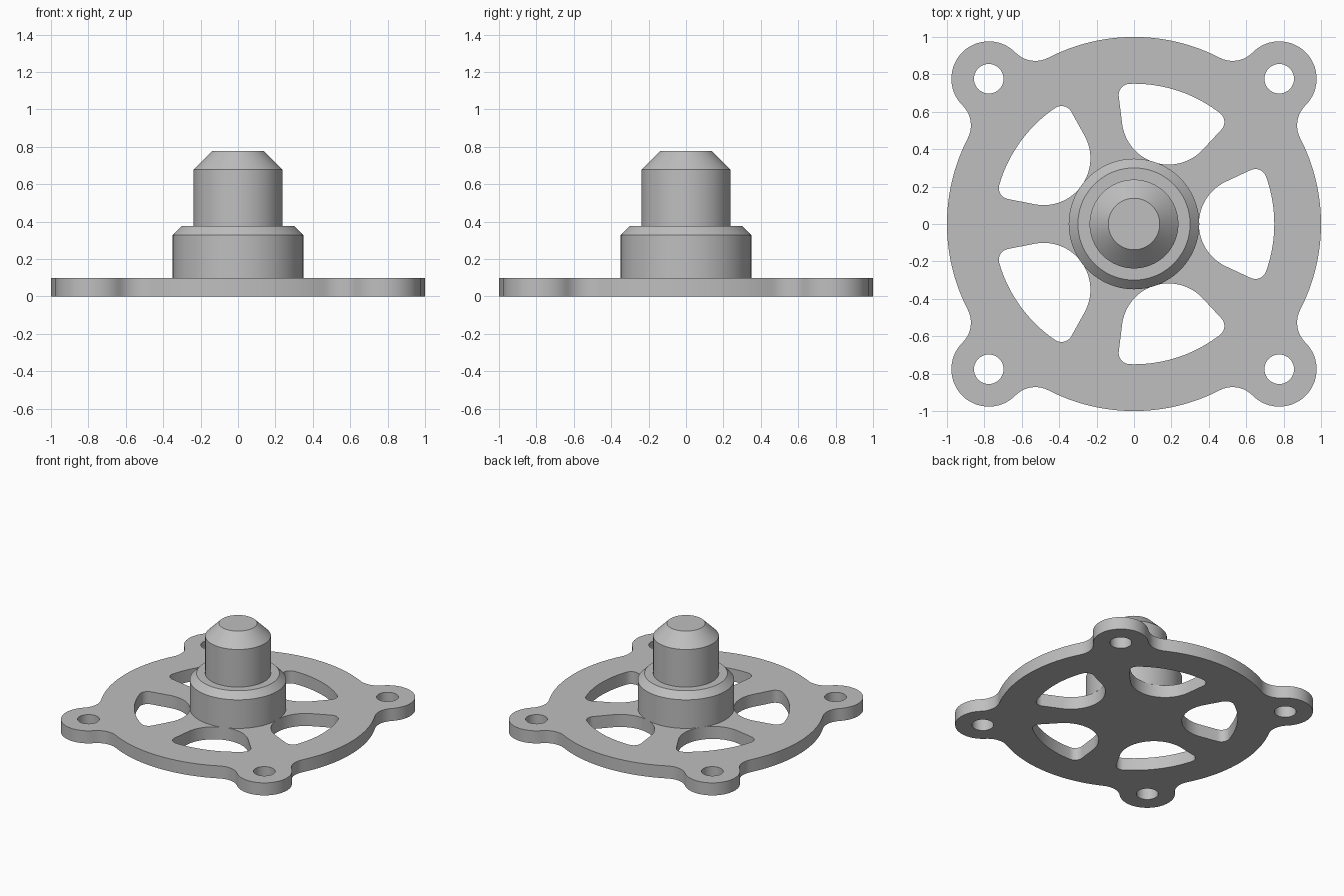
import bpy, bmesh
from math import sin, cos, acos, atan2, radians, pi, sqrt, tau
from mathutils import Vector, Matrix

if "Cube" in bpy.data.objects:
    bpy.data.objects.remove(bpy.data.objects["Cube"])

grey = bpy.data.materials.new("plain grey")
grey.diffuse_color = (0.52, 0.52, 0.52, 1)
grey.use_nodes = True
grey.node_tree.nodes["Principled BSDF"].inputs["Base Color"].default_value = grey.diffuse_color


def arc(cx, cy, r, a0, a1, n):
    """Points along an arc from angle a0 to a1, both ends included."""
    return [Vector((cx + r * cos(a0 + (a1 - a0) * i / n),
                    cy + r * sin(a0 + (a1 - a0) * i / n))) for i in range(n + 1)]


def turned(points, angle):
    rot = Matrix.Rotation(angle, 2)
    return [rot @ p for p in points]


def tidy(obj):
    """Weld, fix normals, colour and smooth an object."""
    bm = bmesh.new()
    bm.from_mesh(obj.data)
    bmesh.ops.remove_doubles(bm, verts=bm.verts, dist=1e-5)
    bmesh.ops.recalc_face_normals(bm, faces=bm.faces)
    bm.to_mesh(obj.data)
    bm.free()
    obj.data.materials.clear()
    obj.data.materials.append(grey)
    bpy.ops.object.select_all(action='DESELECT')
    obj.select_set(True)
    bpy.context.view_layer.objects.active = obj
    bpy.ops.object.shade_smooth_by_angle(angle=radians(30))


# Plate outline: unit disc with four ears joined by fillets
EAR_D, EAR_R, FIL = 1.098, 0.2, 0.15


def quarter_outline():
    """One ear pointing along +x with its fillets, plus the following disc arc."""
    d0, d1 = 1 + FIL, EAR_R + FIL
    a = acos((d0 ** 2 + EAR_D ** 2 - d1 ** 2) / (2 * d0 * EAR_D))
    fx, fy = d0 * cos(a), d0 * sin(a)
    b = atan2(fy, fx - EAR_D)          # ear centre towards fillet centre
    pts = arc(fx, -fy, FIL, pi - a, pi - b, 10)
    pts += arc(EAR_D, 0, EAR_R, -b, b, 36)[1:]
    pts += arc(fx, fy, FIL, pi + b, pi + a, 10)[1:]
    pts += arc(0, 0, 1, a, pi / 2 - a, 28)[1:-1]
    return pts


outline = []
for k in range(4):
    outline += turned(quarter_outline(), pi / 4 + k * pi / 2)


# Lightening window: round inner end, straight sides, rounded outer corners
def window():
    cx, r, f, big = 0.597, 0.25, 0.06, 0.75
    side = radians(25)
    n = Vector((-sin(side), cos(side)))
    t = Vector((cos(side), sin(side)))
    d = n.x * cx + r - f
    c = n * d + t * sqrt((big - f) ** 2 - d ** 2)
    ang = atan2(c.y, c.x)
    up = side + pi / 2
    pts = arc(0, 0, big, -ang, ang, 20)
    pts += arc(c.x, c.y, f, ang, up, 10)[1:]
    pts += arc(cx, 0, r, up, tau - up, 32)
    pts += arc(c.x, -c.y, f, -up, -ang, 10)[:-1]
    return pts


loops = [outline]
loops += [turned(window(), k * tau / 5) for k in range(5)]
hole = arc(EAR_D, 0, 0.079, 0, tau, 40)[:-1]
loops += [turned(hole, pi / 4 + k * pi / 2) for k in range(4)]

# Filled and extruded plate
curve = bpy.data.curves.new("mounting_plate", 'CURVE')
curve.dimensions = '2D'
curve.fill_mode = 'BOTH'
curve.extrude = 0.05
for loop in loops:
    s = curve.splines.new('POLY')
    s.points.add(len(loop) - 1)
    for p, v in zip(s.points, loop):
        p.co = (v.x, v.y, 0.05, 1)
    s.use_cyclic_u = True
plate = bpy.data.objects.new("mounting_plate", curve)
bpy.context.collection.objects.link(plate)
bpy.context.view_layer.objects.active = plate
plate.select_set(True)
bpy.ops.object.convert(target='MESH')
plate = bpy.context.view_layer.objects.active
# Seat the plate on the ground
low = min(v.co.z for v in plate.data.vertices)
for v in plate.data.vertices:
    v.co.z -= low
tidy(plate)


# Turned parts
def lathe(name, profile, n=96):
    bm = bmesh.new()
    rings = [[bm.verts.new((r * cos(tau * i / n), r * sin(tau * i / n), z))
              for i in range(n)] for r, z in profile]
    for lo, hi in zip(rings, rings[1:]):
        for i in range(n):
            j = (i + 1) % n
            bm.faces.new((lo[i], lo[j], hi[j], hi[i]))
    bm.faces.new(rings[0][::-1])
    bm.faces.new(rings[-1])
    mesh = bpy.data.meshes.new(name)
    bm.to_mesh(mesh)
    bm.free()
    obj = bpy.data.objects.new(name, mesh)
    bpy.context.collection.objects.link(obj)
    tidy(obj)


# Stepped hub and pin, both with chamfered tops
lathe("hub_and_pin", [(0.349, 0.099), (0.349, 0.328), (0.30, 0.378), (0.2375, 0.378),
                      (0.2375, 0.678), (0.1375, 0.778)])
